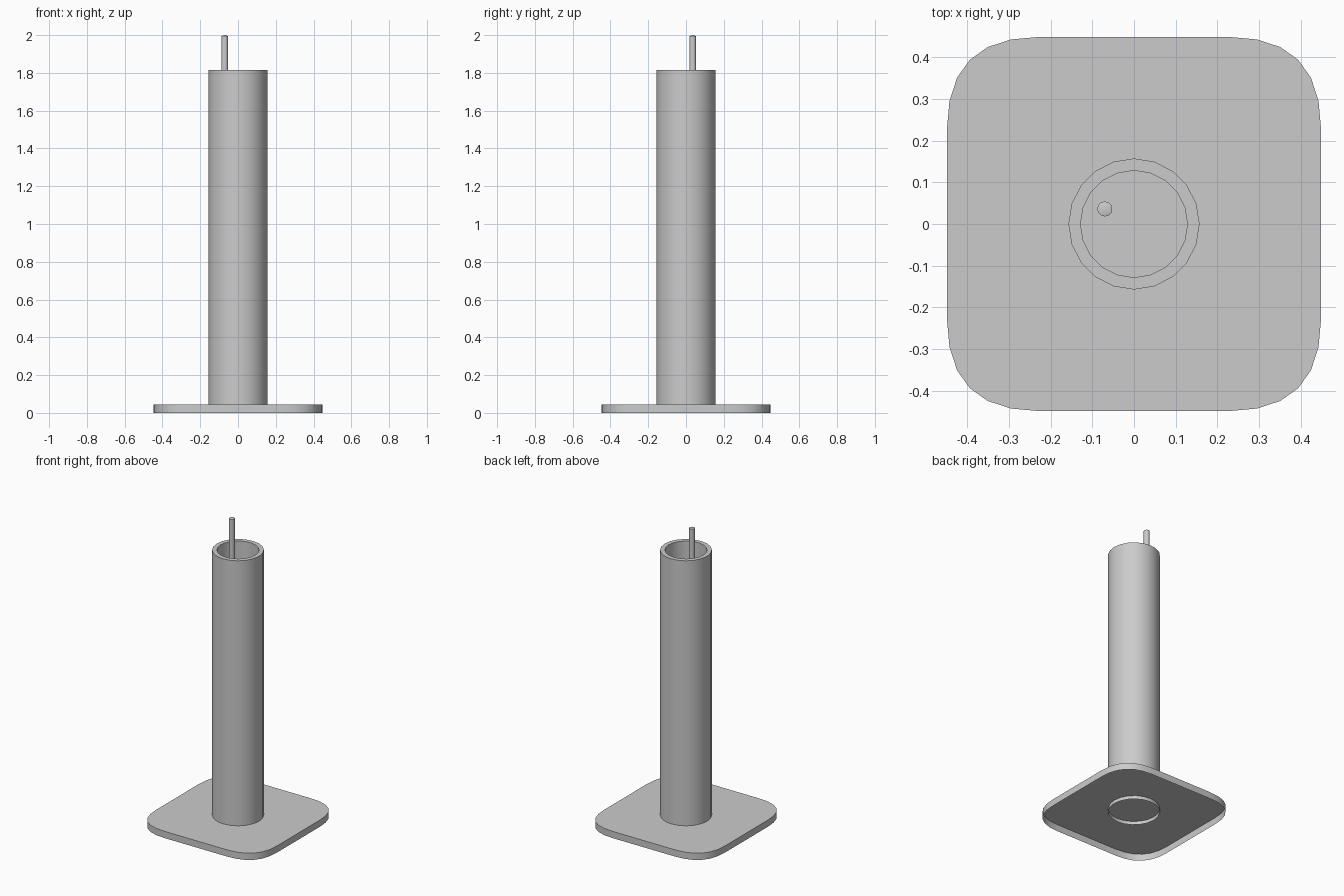
import bpy, bmesh
from math import sin, cos, pi, radians

cube = bpy.data.objects.get("Cube")
if cube:
    bpy.data.objects.remove(cube, do_unlink=True)

grey = bpy.data.materials.new("light grey")
grey.use_nodes = True
grey.diffuse_color = (0.6, 0.6, 0.6, 1)
grey.node_tree.nodes["Principled BSDF"].inputs["Base Color"].default_value = (0.6, 0.6, 0.6, 1)


def finish(name, bm):
    """Turn a bmesh into a named, softly shaded object."""
    bmesh.ops.recalc_face_normals(bm, faces=bm.faces[:])
    mesh = bpy.data.meshes.new(name)
    bm.to_mesh(mesh)
    bm.free()
    mesh.materials.append(grey)
    obj = bpy.data.objects.new(name, mesh)
    bpy.context.collection.objects.link(obj)
    bpy.ops.object.select_all(action='DESELECT')
    obj.select_set(True)
    bpy.context.view_layer.objects.active = obj
    bpy.ops.object.shade_smooth_by_angle(angle=radians(32))


def ring(bm, points, z):
    return [bm.verts.new((x, y, z)) for x, y in points]


def bridge(bm, a, b):
    for i in range(len(a)):
        j = (i + 1) % len(a)
        bm.faces.new((a[i], a[j], b[j], b[i]))


def lathe(bm, profile, sides, centre=(0, 0)):
    """Spin (radius, z) pairs into an open surface; return its rings."""
    rings = []
    for r, z in profile:
        points = [(centre[0] + r * cos(2 * pi * i / sides),
                   centre[1] + r * sin(2 * pi * i / sides)) for i in range(sides)]
        rings.append(ring(bm, points, z))
    for a, b in zip(rings, rings[1:]):
        bridge(bm, a, b)
    return rings


HALF, CORNER, FULLNESS, STEPS = 0.448, 0.22, 0.67, 6
PLATE_TOP = 0.045


def corner_curve():
    """Full, squarish corner for the plate, from the right side to the back."""
    def along(t):
        s = 1 - t
        return HALF - CORNER + CORNER * (3 * s * s * t * FULLNESS + 3 * s * t * t + t ** 3)

    return [(along(1 - i / STEPS), along(i / STEPS)) for i in range(STEPS + 1)]


# Base plate: rounded square shell, open underneath
outline = []
corner = corner_curve()
for turn in range(4):
    outline += corner
    corner = [(-y, x) for x, y in corner]

bm = bmesh.new()
low, high = ring(bm, outline, 0), ring(bm, outline, PLATE_TOP)
bridge(bm, low, high)
bm.faces.new(high)
finish("base_plate", bm)

# Hollow tube: its outer wall passes a little way through the plate
bm = bmesh.new()
lathe(bm, [(0.157, 0.022), (0.157, 1.816), (0.128, 1.816), (0.128, PLATE_TOP)], 20)
finish("tube", bm)

# Thin rod standing inside the tube, off centre, with a shallow pointed tip
ROD = (-0.07, 0.036)
bm = bmesh.new()
shoulder = lathe(bm, [(0.018, PLATE_TOP), (0.018, 1.995)], 12, ROD)[-1]
tip = bm.verts.new((*ROD, 2.0))
for a, b in zip(shoulder, shoulder[1:] + shoulder[:1]):
    bm.faces.new((a, b, tip))
finish("rod", bm)
